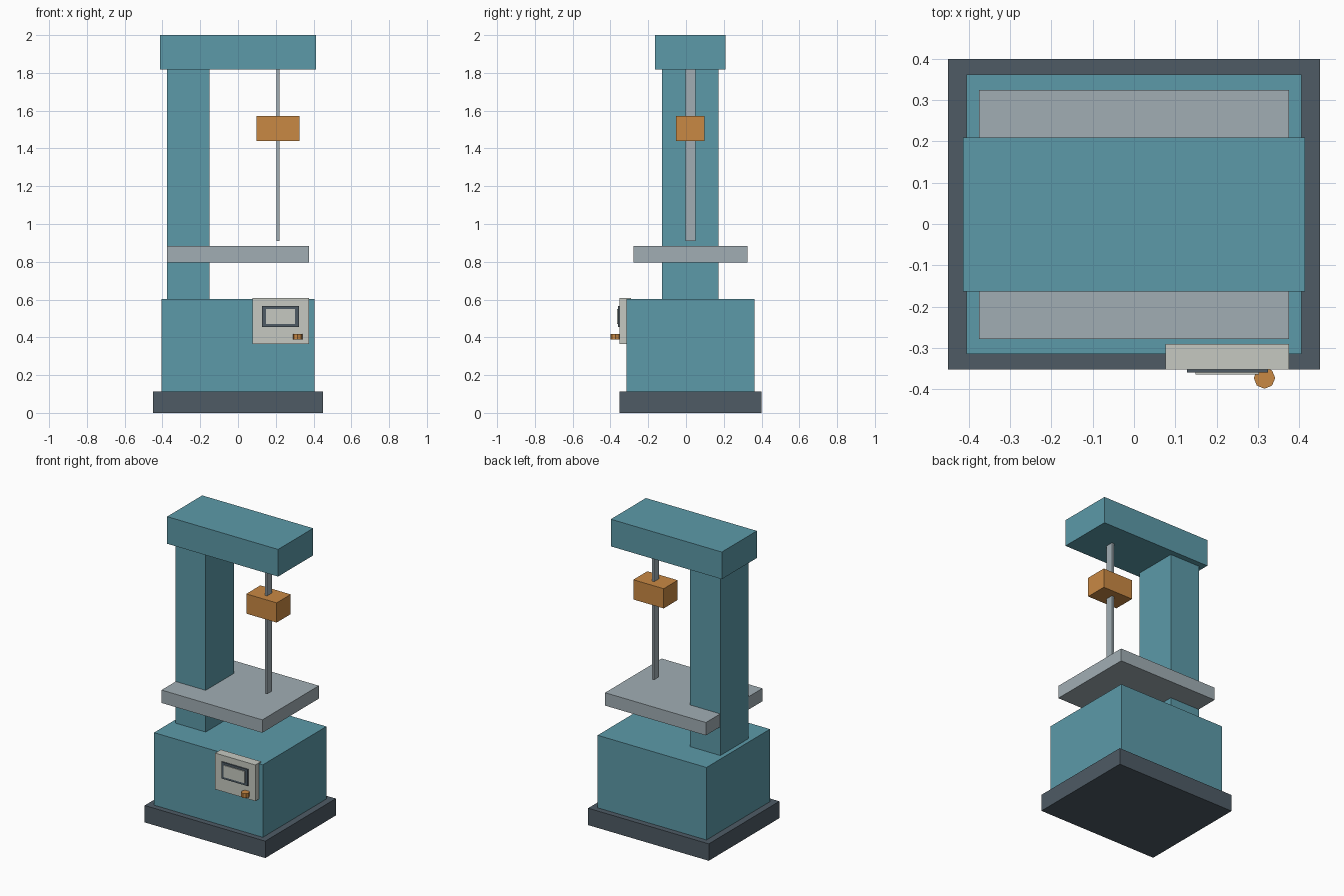
import bpy
from math import radians

cube = bpy.data.objects.get("Cube")
if cube:
    bpy.data.objects.remove(cube, do_unlink=True)


def linear(c):
    c /= 255
    return c / 12.92 if c <= 0.04045 else ((c + 0.055) / 1.055) ** 2.4


def material(name, *rgb):
    color = (*[linear(c) for c in rgb], 1)
    mat = bpy.data.materials.new(name)
    mat.use_nodes = True
    mat.diffuse_color = color
    mat.node_tree.nodes["Principled BSDF"].inputs["Base Color"].default_value = color
    return mat


teal = material("teal paint", 92, 154, 169)
charcoal = material("charcoal", 78, 91, 101)
steel = material("steel grey", 161, 174, 180)
ivory = material("ivory panel", 198, 201, 193)
orange = material("orange", 201, 137, 68)


def box(name, mat, x, y, z):
    """Box spanning the given (low, high) range on each axis."""
    spans = (x, y, z)
    bpy.ops.mesh.primitive_cube_add(size=1, location=[(a + b) / 2 for a, b in spans])
    obj = bpy.context.object
    obj.name = name
    obj.scale = [b - a for a, b in spans]
    bpy.ops.object.transform_apply(location=False, rotation=False, scale=True)
    obj.data.materials.append(mat)
    return obj


# Frame of the machine
box("base_plinth", charcoal, (-0.45, 0.45), (-0.352, 0.40), (0, 0.114))
box("cabinet", teal, (-0.406, 0.406), (-0.315, 0.362), (0.114, 0.603))
box("column", teal, (-0.377, -0.152), (-0.127, 0.172), (0.603, 1.817))
box("top_beam", teal, (-0.414, 0.414), (-0.164, 0.21), (1.817, 2.0))

# Work table, guide rod and sliding block
box("table", steel, (-0.376, 0.376), (-0.278, 0.325), (0.797, 0.884))
box("guide_rod", steel, (0.204, 0.219), (-0.003, 0.049), (0.91, 1.817))
box("sliding_block", orange, (0.098, 0.325), (-0.052, 0.098), (1.44, 1.573))

# Control panel with display and knob
box("control_panel", ivory, (0.076, 0.376), (-0.352, -0.291), (0.364, 0.608))
box("display_bezel", charcoal, (0.128, 0.324), (-0.360, -0.352), (0.454, 0.566))
box("display_screen", ivory, (0.149, 0.303), (-0.365, -0.360), (0.470, 0.550))
bpy.ops.mesh.primitive_cylinder_add(vertices=8, radius=0.026, depth=0.03,
                                    location=(0.316, -0.373, 0.403),
                                    rotation=(0, 0, radians(0)))
knob = bpy.context.object
knob.name = "knob"
knob.data.materials.append(orange)
